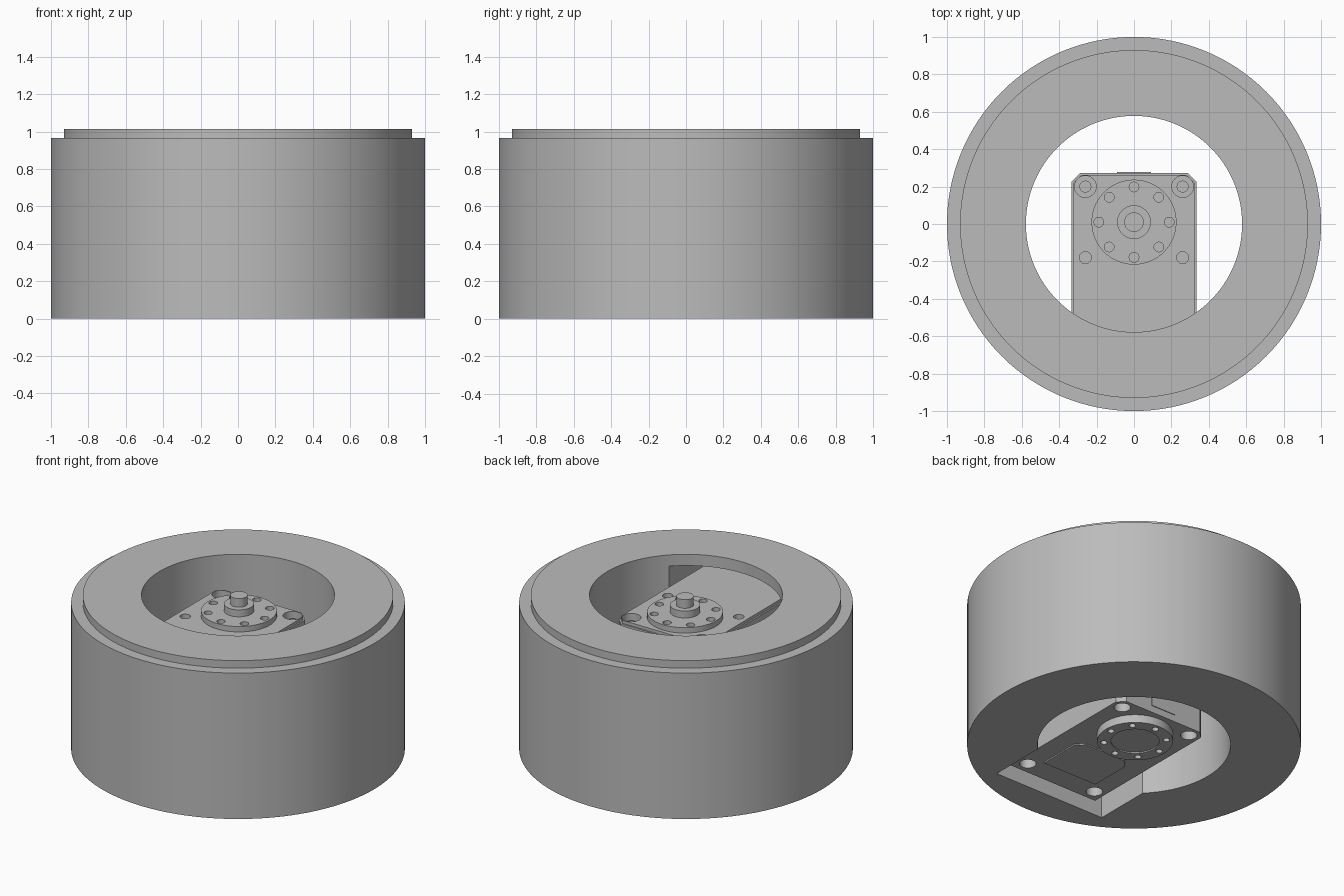
import bpy, bmesh, math
from mathutils import Matrix

cube = bpy.data.objects.get("Cube")
if cube:
    bpy.data.objects.remove(cube, do_unlink=True)

grey = bpy.data.materials.new("plain_grey")
grey.use_nodes = True
COLOUR = (0.5, 0.5, 0.5, 1)
grey.diffuse_color = COLOUR
grey.node_tree.nodes["Principled BSDF"].inputs["Base Color"].default_value = COLOUR


def finish(name, bm):
    bmesh.ops.recalc_face_normals(bm, faces=bm.faces)
    mesh = bpy.data.meshes.new(name)
    bm.to_mesh(mesh)
    bm.free()
    obj = bpy.data.objects.new(name, mesh)
    bpy.context.collection.objects.link(obj)
    mesh.materials.append(grey)
    return obj


def add_cylinder(bm, x, y, z0, z1, r, sides=32):
    bmesh.ops.create_cone(bm, cap_ends=True, segments=sides, radius1=r, radius2=r,
                          depth=z1 - z0, matrix=Matrix.Translation((x, y, (z0 + z1) / 2)))


def add_prism(bm, outline, z0, z1):
    face = bm.faces.new([bm.verts.new((x, y, z0)) for x, y in outline])
    top = bmesh.ops.extrude_face_region(bm, geom=[face])["geom"]
    bmesh.ops.translate(bm, vec=(0, 0, z1 - z0),
                        verts=[v for v in top if isinstance(v, bmesh.types.BMVert)])


def rect(x, y0, y1):
    return [(-x, y0), (x, y0), (x, y1), (-x, y1)]


def chamfered(x, y0, y1, c):
    return [(-x, y0), (x, y0), (x, y1 - c), (x - c, y1), (c - x, y1), (-x, y1 - c)]


def lathe(name, profile, centre_y=0, sides=96, closed=True):
    bm = bmesh.new()
    verts = [bm.verts.new((r, centre_y, z)) for r, z in profile]
    pairs = zip(verts, verts[1:] + verts[:1]) if closed else zip(verts, verts[1:])
    edges = [bm.edges.new(p) for p in pairs]
    bmesh.ops.spin(bm, geom=verts + edges, cent=(0, centre_y, 0), axis=(0, 0, 1),
                   angle=math.tau, steps=sides)
    bmesh.ops.remove_doubles(bm, verts=bm.verts, dist=0.0001)
    return finish(name, bm)


def cut(obj, bm):
    cutter = finish(obj.name + "_cutter", bm)
    mod = obj.modifiers.new("cut", "BOOLEAN")
    mod.operation, mod.solver, mod.object = "DIFFERENCE", "EXACT", cutter
    bpy.context.view_layer.objects.active = obj
    bpy.ops.object.modifier_apply(modifier=mod.name)
    bpy.data.objects.remove(cutter, do_unlink=True)


def bolt_circle(bm, radius, hole, z0, z1):
    for i in range(8):
        a = i * math.tau / 8
        add_cylinder(bm, radius * math.cos(a), AXIS_Y + radius * math.sin(a), z0, z1, hole, 20)


AXIS_Y = 0.01
TOP, BOTTOM = 0.873, 0.075

# Outer ring with raised lip, and the pocket that receives the motor
ring = lathe("outer_ring", [(0.578, 0), (1, 0), (1, 0.965), (0.93, 0.965),
                            (0.93, 1.015), (0.578, 1.015)], sides=128)
bm = bmesh.new()
add_prism(bm, rect(0.41, -0.79, -0.1), -0.1, 0.94)
cut(ring, bm)

# Motor body: slightly wider core between top and bottom covers
bm = bmesh.new()
add_prism(bm, chamfered(0.333, -0.76, 0.272, 0.045), BOTTOM + 0.02, TOP - 0.02)
body = finish("motor_body", bm)
bm = bmesh.new()
add_prism(bm, chamfered(0.323, -0.755, 0.262, 0.042), TOP - 0.02, TOP)
top_cover = finish("motor_top_cover", bm)
bm = bmesh.new()
add_prism(bm, chamfered(0.333, -0.76, 0.272, 0.045), BOTTOM, BOTTOM + 0.02)
bottom_cover = finish("motor_bottom_cover", bm)

# Screw holes and corner counterbores
bm = bmesh.new()
for side in (-1, 1):
    add_cylinder(bm, side * 0.26, 0.2, TOP - 0.05, TOP + 0.1, 0.058)
    add_cylinder(bm, side * 0.26, -0.18, TOP - 0.06, TOP + 0.1, 0.032)
cut(top_cover, bm.copy())
cut(body, bm)
bm = bmesh.new()
for side in (-1, 1):
    add_cylinder(bm, side * 0.26, 0.2, BOTTOM - 0.1, BOTTOM + 0.06, 0.05)
    add_cylinder(bm, side * 0.26, -0.68, BOTTOM - 0.1, BOTTOM + 0.06, 0.05)
cut(bottom_cover, bm.copy())
cut(body, bm)

# Screw heads sit in the top counterbores
for side, label in ((-1, "right"), (1, "left")):
    bm = bmesh.new()
    add_cylinder(bm, side * 0.26, 0.2, TOP - 0.052, TOP - 0.035, 0.032, 24)
    finish(label + "_corner_screw", bm)

# Cable cover plate beneath the rear of the motor
bm = bmesh.new()
add_prism(bm, chamfered(0.2, -0.6, -0.27, 0.05), BOTTOM - 0.008, BOTTOM)
finish("cable_cover_plate", bm)

# Socket plate on the end of the motor
bm = bmesh.new()
add_prism(bm, rect(0.09, 0.27, 0.277), 0.12, 0.2)
finish("socket_plate", bm)

# Output flange with hub and shaft
flange = lathe("output_flange", [(0, TOP - 0.01), (0.227, TOP - 0.01), (0.227, 0.909),
                                 (0.09, 0.909), (0.09, 0.955), (0.052, 0.955),
                                 (0.052, 1.012), (0, 1.012)], AXIS_Y, closed=False)
bm = bmesh.new()
bolt_circle(bm, 0.188, 0.026, TOP, 1)
cut(flange, bm)

# Idler flange underneath
idler = lathe("idler_flange", [(0, BOTTOM + 0.01), (0.227, BOTTOM + 0.01), (0.227, 0.022),
                               (0.145, 0.022), (0.145, 0.03), (0, 0.03)],
              AXIS_Y, closed=False)
bm = bmesh.new()
bolt_circle(bm, 0.188, 0.02, -0.1, 0.06)
cut(idler, bm)

# Smooth round walls, sharp edges
for obj in (ring, body, top_cover, bottom_cover, flange, idler):
    bpy.ops.object.select_all(action="DESELECT")
    obj.select_set(True)
    bpy.context.view_layer.objects.active = obj
    bpy.ops.object.shade_smooth_by_angle(angle=math.radians(30))
